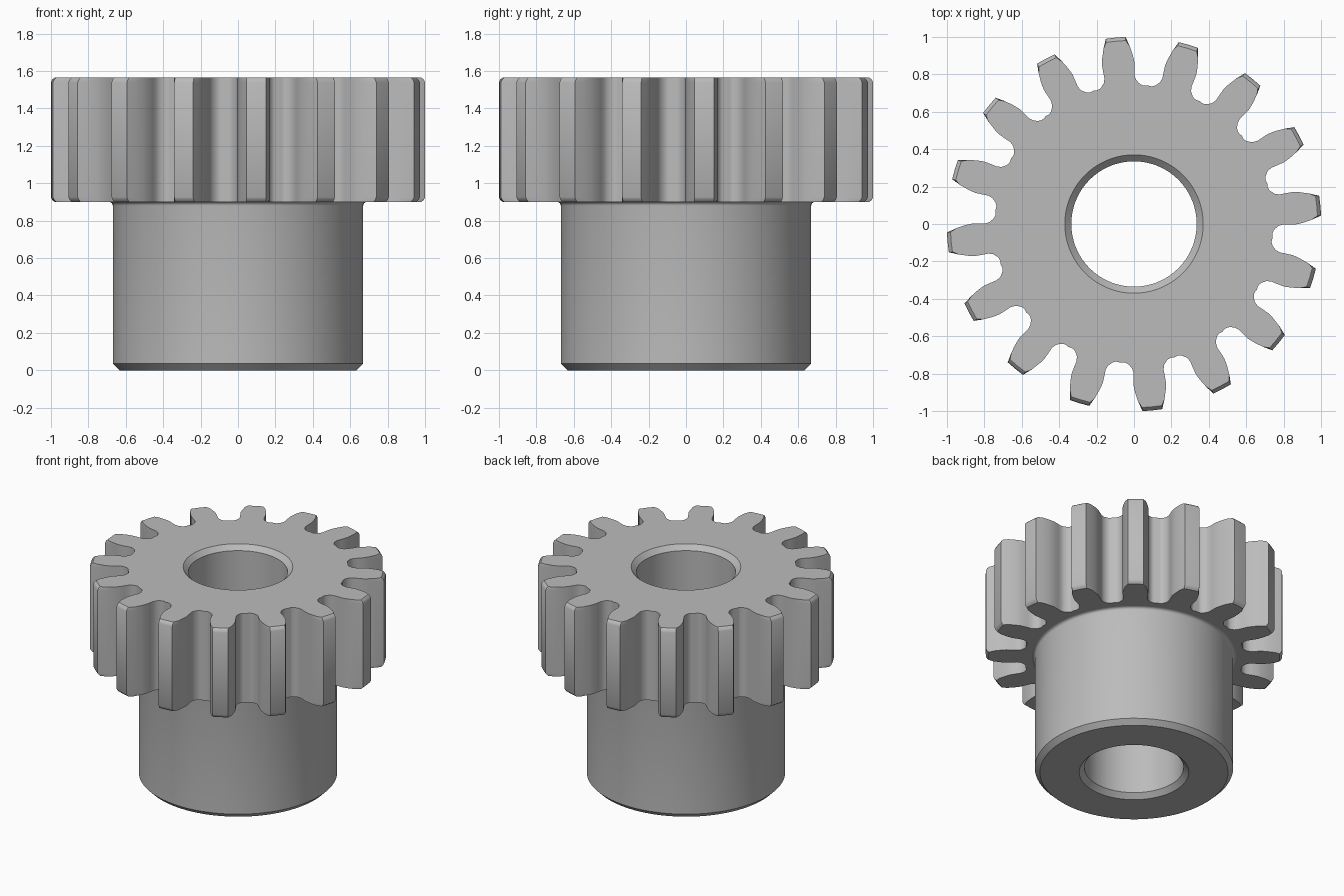
import bpy, bmesh
from math import cos, sin, tau, radians, hypot

cube = bpy.data.objects.get("Cube")
if cube:
    bpy.data.objects.remove(cube, do_unlink=True)

TEETH = 16
ARC = 6                      # bore segments per tooth
SEGS = TEETH * ARC
PHASE = radians(5.625)       # angle of the first tooth
GEAR_Z, TOP_Z = 0.90, 1.565
HUB_R, BORE_R, CHAMFER = 0.67, 0.335, 0.035
FILLET = 0.02

steel = bpy.data.materials.new("plain_grey_steel")
steel.use_nodes = True
grey = (0.5, 0.5, 0.5, 1)
steel.diffuse_color = grey
steel.node_tree.nodes["Principled BSDF"].inputs["Base Color"].default_value = grey


def polar(r, a, z):
    return (r * cos(a), r * sin(a), z)


def ring(bm, r, z):
    start = PHASE - tau / TEETH / 2
    return [bm.verts.new(polar(r, start + tau * i / SEGS, z)) for i in range(SEGS)]


def bridge(bm, a, b):
    n = len(a)
    for i in range(n):
        j = (i + 1) % n
        bm.faces.new((a[i], a[j], b[j], b[i]))


def finish(bm, name):
    mesh = bpy.data.meshes.new(name)
    bm.to_mesh(mesh)
    bm.free()
    mesh.materials.append(steel)
    obj = bpy.data.objects.new(name, mesh)
    bpy.context.collection.objects.link(obj)
    bpy.ops.object.select_all(action='DESELECT')
    obj.select_set(True)
    bpy.context.view_layer.objects.active = obj
    bpy.ops.object.shade_smooth_by_angle(angle=radians(35))
    return obj


# Tooth outline: (distance along tooth axis, half width), root to tip
flank = [(0.731, 0.125), (0.736, 0.113), (0.745, 0.102), (0.765, 0.087),
         (0.79, 0.081), (0.82, 0.084), (0.863, 0.087), (0.90, 0.082),
         (0.95, 0.07), (1.0, 0.053)]
root_mid = (0.7307, -0.1453)
tooth = ([root_mid] + [(x, -w) for x, w in flank] + [(1.0014, 0)]
         + [(x, w) for x, w in reversed(flank)])
N = len(tooth)


# Toothed wheel with eased tip edges
def outline(bm, z, tip_limit):
    verts = []
    for k in range(TEETH):
        a = PHASE + tau * k / TEETH
        for x, y in tooth:
            s = min(1, tip_limit / hypot(x, y))
            verts.append(bm.verts.new((s * (x * cos(a) - y * sin(a)),
                                       s * (x * sin(a) + y * cos(a)), z)))
    return verts


def cap(bm, outer, inner, up):
    for k in range(TEETH):
        out = [outer[(k * N + i) % len(outer)] for i in range(N + 1)]
        inn = [inner[(k * ARC + i) % SEGS] for i in range(ARC + 1)]
        loop = out + inn[::-1]
        bm.faces.new(loop if up else loop[::-1])


bm = bmesh.new()
easing = [(0, 0.982), (0.011, 0.994), (0.026, 1.01)]
levels = [(GEAR_Z + d, lim) for d, lim in easing]
levels += [(TOP_Z - d, lim) for d, lim in reversed(easing)]
loops = [outline(bm, z, lim) for z, lim in levels]
for low, high in zip(loops, loops[1:]):
    bridge(bm, low, high)
cap(bm, loops[-1], ring(bm, BORE_R + CHAMFER, TOP_Z), True)
cap(bm, loops[0], ring(bm, HUB_R + FILLET, GEAR_Z), False)
finish(bm, "toothed_wheel")

# Hub sleeve with through bore, chamfered ends and a fillet under the wheel
profile = [(BORE_R + CHAMFER, TOP_Z), (BORE_R, TOP_Z - CHAMFER),
           (BORE_R, CHAMFER), (BORE_R + CHAMFER, 0),
           (HUB_R - CHAMFER, 0), (HUB_R, CHAMFER)]
for i in range(5):
    t = tau / 4 * i / 4
    profile.append((HUB_R + FILLET * (1 - cos(t)), GEAR_Z - FILLET * (1 - sin(t))))
bm = bmesh.new()
rings = [ring(bm, r, z) for r, z in profile]
for a, b in zip(rings, rings[1:]):
    bridge(bm, a, b)
finish(bm, "hub_sleeve")
